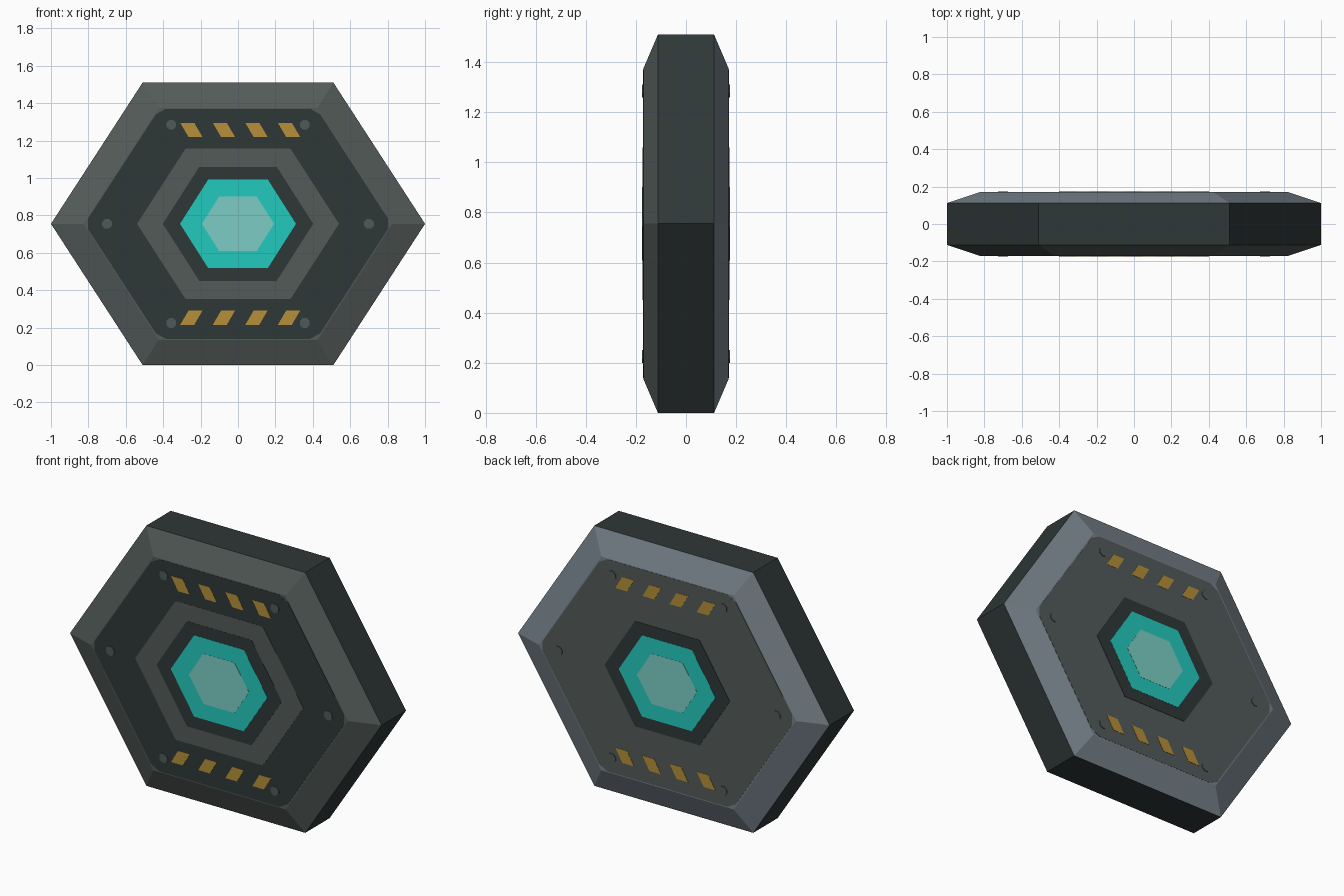
import bpy, bmesh, math

default = bpy.data.objects.get("Cube")
if default:
    bpy.data.objects.remove(default)

MID = 0.755    # height of the hexagon centre
FACE = 0.17    # depth of the flat front and back faces


def material(name, rgb):
    lin = [((c / 255 + 0.055) / 1.055) ** 2.4 for c in rgb] + [1]
    m = bpy.data.materials.new(name)
    m.use_nodes = True
    m.diffuse_color = lin
    bsdf = m.node_tree.nodes["Principled BSDF"]
    bsdf.inputs["Base Color"].default_value = lin
    bsdf.inputs["Roughness"].default_value = 0.6
    return m


dark = material("dark slate", (47, 55, 55))
grey = material("worn grey", (83, 91, 89))
steel = material("blue steel", (119, 130, 139))
bolt_grey = material("bolt grey", (77, 90, 90))
teal = material("teal glow", (35, 202, 190))
pale = material("pale teal", (124, 206, 197))
amber = material("amber", (182, 143, 56))


def hexagon(a, b, h):
    """Outline with side points at a, top corners at b and half height h."""
    return [(a, 0), (b, h), (-b, h), (-a, 0), (-b, -h), (b, -h)]


def finish(bm, name, mats):
    bmesh.ops.recalc_face_normals(bm, faces=bm.faces)
    mesh = bpy.data.meshes.new(name)
    bm.to_mesh(mesh)
    bm.free()
    for m in mats:
        mesh.materials.append(m)
    obj = bpy.data.objects.new(name, mesh)
    bpy.context.collection.objects.link(obj)
    return obj


def loft(name, sections, mats):
    """Skin a stack of (depth, outline) sections and cap both ends."""
    bm = bmesh.new()
    rings = [[bm.verts.new((x, y, MID + z)) for x, z in pts] for y, pts in sections]
    for r0, r1 in zip(rings, rings[1:]):
        n = len(r0)
        for i in range(n):
            bm.faces.new((r0[i], r0[(i + 1) % n], r1[(i + 1) % n], r1[i]))
    bm.faces.new(rings[0])
    bm.faces.new(rings[-1])
    return finish(bm, name, mats)


def plate(name, pts, side, rise, mat):
    return loft(name, [(side * (FACE - 0.002), pts), (side * (FACE + rise), pts)], [mat])


def clip_corners(pts, cut):
    """Replace every corner by a short chamfer."""
    out = []
    for i, (x, z) in enumerate(pts):
        for px, pz in (pts[i - 1], pts[(i + 1) % len(pts)]):
            t = cut / math.hypot(px - x, pz - z)
            out.append((x + (px - x) * t, z + (pz - z) * t))
    return out


# Body: straight rim with a sloping bevel on each side
rim = hexagon(1, 0.51, 0.755)
face = hexagon(0.825, 0.425, 0.62)
body = loft("body", [(-FACE, face), (-0.112, rim), (0.112, rim), (FACE, face)],
            [dark, grey, steel])
for p in body.data.polygons:
    if p.normal.y < -0.1:
        p.material_index = 1
    elif p.normal.y > 0.1:
        p.material_index = 2

for side, label in ((-1, "front"), (1, "back")):
    front = side < 0
    # Face panel and, on the front, the raised ring
    panel = clip_corners(hexagon(0.82, 0.42, 0.615), 0.035)
    plate(label + "_panel", panel, side, 0.001, dark if front else grey)
    if front:
        plate("front_ring", hexagon(0.54, 0.28, 0.403), side, 0.002, grey)

    # Glowing core in its dark socket
    plate(label + "_socket", hexagon(0.402, 0.207, 0.305), side, 0.003, dark)
    plate(label + "_core", hexagon(0.31, 0.16, 0.236), side, 0.004, teal)
    plate(label + "_core_centre", hexagon(0.193, 0.1, 0.146), side, 0.005, pale)

    # Slanted hazard stripes above and below the core
    for up, row in ((1, "upper"), (-1, "lower")):
        for i in range(4):
            x = 0.012 + (i - 1.5) * 0.174
            pts = [(x - 0.06, up * 0.54), (x + 0.015, up * 0.54),
                   (x + 0.06, up * 0.463), (x - 0.015, up * 0.463)]
            plate(f"{label}_{row}_stripe_{i + 1}", pts, side, 0.0025, amber)

    # Bolts at the corners and side points
    spots = [(sx * 0.357, sz * 0.53) for sx in (-1, 1) for sz in (-1, 1)]
    spots += [(-0.7, 0), (0.7, 0)]
    for i, (x, z) in enumerate(spots):
        pts = [(x + 0.028 * math.cos(k * math.pi / 4 + math.pi / 8),
                z + 0.028 * math.sin(k * math.pi / 4 + math.pi / 8)) for k in range(8)]
        plate(f"{label}_bolt_{i + 1}", pts, side, 0.005, bolt_grey if front else grey)
